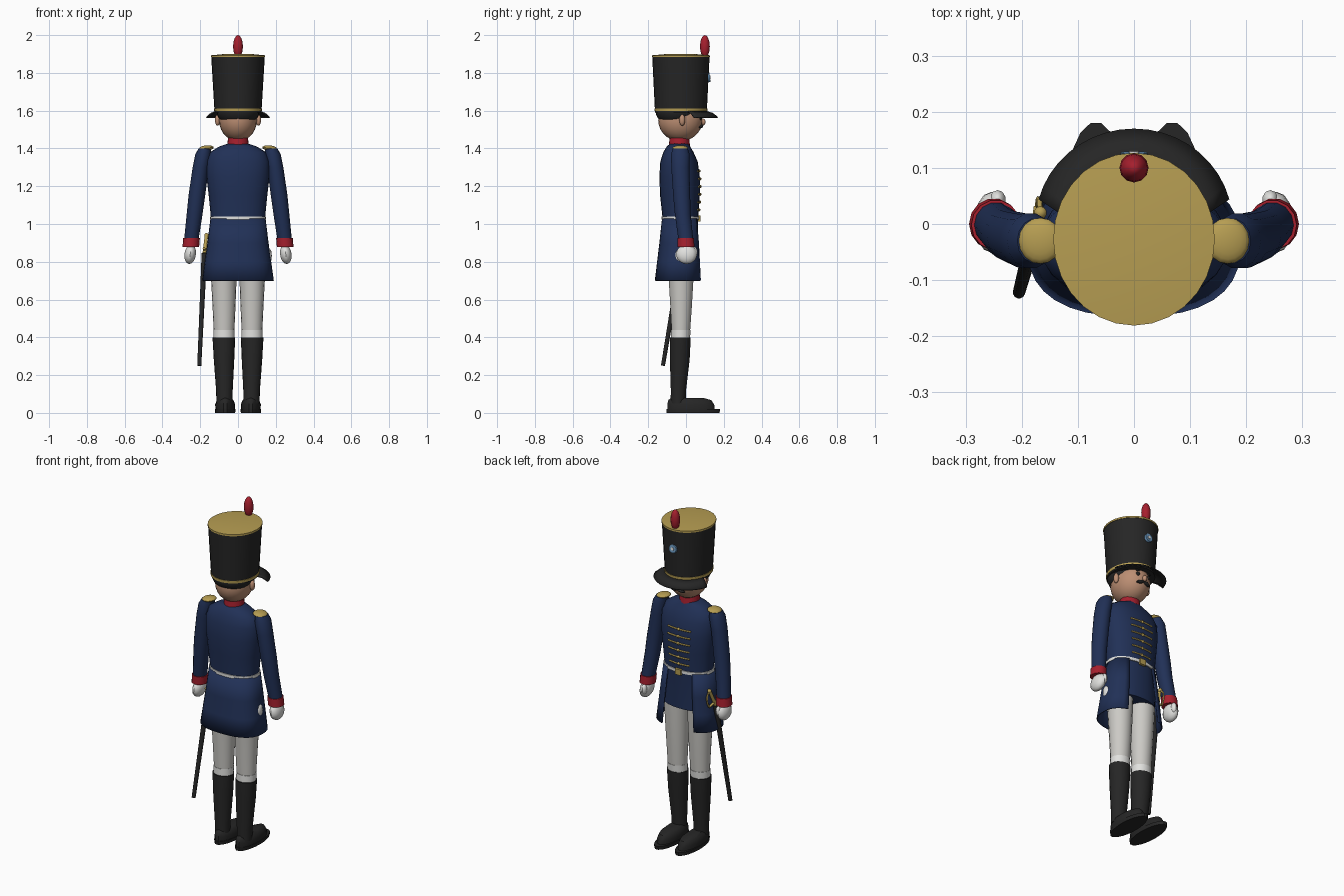
import bpy, bmesh
from math import sin, cos, pi, radians, copysign
from mathutils import Vector

if "Cube" in bpy.data.objects:
    bpy.data.objects.remove(bpy.data.objects["Cube"])


def material(name, red, green, blue):
    mat = bpy.data.materials.new(name)
    mat.use_nodes = True
    mat.diffuse_color = (red, green, blue, 1)
    shader = mat.node_tree.nodes["Principled BSDF"]
    shader.inputs["Base Color"].default_value = (red, green, blue, 1)
    shader.inputs["Roughness"].default_value = 0.8
    return mat


BLACK = material("black felt and leather", .019, .019, .019)
NAVY = material("navy cloth", .015, .03, .094)
RED = material("red cloth", .38, .014, .027)
GOLD = material("gold trim", .47, .34, .085)
WHITE = material("white cloth", .75, .75, .73)
TROUSER = material("off white cloth", .6, .59, .56)
SKIN = material("skin", .5, .27, .17)
BLUE = material("light blue", .14, .3, .5)


def finish(bm, name, mat, smooth=True):
    """Turn a bmesh into a named, coloured object."""
    bmesh.ops.recalc_face_normals(bm, faces=bm.faces)
    mesh = bpy.data.meshes.new(name)
    bm.to_mesh(mesh)
    bm.free()
    mesh.materials.append(mat)
    obj = bpy.data.objects.new(name, mesh)
    bpy.context.collection.objects.link(obj)
    if smooth:
        bpy.ops.object.select_all(action="DESELECT")
        obj.select_set(True)
        bpy.context.view_layer.objects.active = obj
        bpy.ops.object.shade_smooth_by_angle(angle=radians(40))
    return obj


def ring_point(ring, angle, power=2):
    """Point on a superellipse ring given as (z, cx, cy, rx, ry)."""
    z, cx, cy, rx, ry = ring
    c, s = cos(angle), sin(angle)
    return Vector((cx + rx * copysign(abs(c) ** (2 / power), c),
                   cy + ry * copysign(abs(s) ** (2 / power), s), z))


def loft(name, mat, rings, sides=20, power=2, arc=None, thick=0):
    """Skin horizontal rings; an arc in degrees leaves the shell open."""
    bm = bmesh.new()
    start, end = [radians(a) for a in arc or (0, 360)]
    count = sides + 1 if arc else sides
    rows = [[bm.verts.new(ring_point(r, start + (end - start) * i / sides, power))
             for i in range(count)] for r in rings]
    for low, high in zip(rows, rows[1:]):
        for i in range(sides):
            j = (i + 1) % count
            bm.faces.new((low[i], low[j], high[j], high[i]))
    if not arc:
        bm.faces.new(rows[0])
        bm.faces.new(rows[-1])
    obj = finish(bm, name, mat)
    if thick:
        mod = obj.modifiers.new("thickness", "SOLIDIFY")
        mod.thickness = thick
    return obj


def ball(name, mat, centre, radii, tilt=(0, 0, 0), segments=16):
    bm = bmesh.new()
    bmesh.ops.create_uvsphere(bm, u_segments=segments, v_segments=segments // 2 + 2, radius=1)
    bmesh.ops.scale(bm, vec=radii, verts=bm.verts)
    obj = finish(bm, name, mat)
    obj.location = centre
    obj.rotation_euler = [radians(a) for a in tilt]
    return obj


def rod(name, mat, start, end, r1, r2, sides=12):
    bm = bmesh.new()
    axis = Vector(end) - Vector(start)
    bmesh.ops.create_cone(bm, cap_ends=True, segments=sides, radius1=r1,
                          radius2=r2, depth=axis.length)
    obj = finish(bm, name, mat)
    obj.location = (Vector(start) + Vector(end)) / 2
    obj.rotation_euler = axis.to_track_quat("Z", "Y").to_euler()
    return obj


def cord(name, mat, points, radius):
    curve = bpy.data.curves.new(name, "CURVE")
    curve.dimensions = "3D"
    curve.bevel_depth = radius
    curve.bevel_resolution = 1
    curve.use_fill_caps = True
    line = curve.splines.new("POLY")
    line.points.add(len(points) - 1)
    for p, co in zip(line.points, points):
        p.co = (*co, 1)
    curve.materials.append(mat)
    obj = bpy.data.objects.new(name, curve)
    bpy.context.collection.objects.link(obj)


# Coat body with a short front and long open tails
torso = [(.81, 0, -.03, .15, .095), (1.03, 0, -.03, .143, .094),
         (1.15, 0, -.032, .155, .105), (1.25, 0, -.034, .167, .107),
         (1.33, 0, -.037, .167, .099), (1.38, 0, -.04, .148, .08),
         (1.41, 0, -.04, .1, .062), (1.425, 0, -.035, .055, .05)]
loft("coat_body", NAVY, torso, 24, 2.2)
loft("coat_tails", NAVY, [(.7, 0, -.037, .19, .128), (.8, 0, -.034, .176, .119),
     (.9, 0, -.031, .162, .11), (1.03, 0, -.03, .146, .097)], 28, 2.5, (118, 422), .006)
loft("belt", WHITE, [(1.023, 0, -.03, .149, .1), (1.04, 0, -.03, .149, .1)], 24, 2.2)
loft("belt_buckle", GOLD, [(1.012, 0, .07, .02, .008), (1.046, 0, .07, .02, .008)], 8, 6)
loft("collar", RED, [(1.413, 0, -.035, .057, .056), (1.455, 0, -.035, .053, .052)])


# Chest braid follows the coat
def coat_ring(z):
    for a, b in zip(torso, torso[1:]):
        if a[0] <= z <= b[0]:
            t = (z - a[0]) / (b[0] - a[0])
            return [u + (v - u) * t for u, v in zip(a, b)]


for row in range(6):
    ring = coat_ring(1.075 + row * .041)
    path = [ring_point(ring, radians(90 + k * 8), 2.2) for k in range(-3, 4)]
    cord(f"chest_braid_{row + 1}", GOLD, path, .005)
    ball(f"coat_button_{row + 1}", GOLD, path[3], (.009, .009, .009), segments=8)

# Head, hair and face
ball("head", SKIN, (0, -.03, 1.55), (.1, .117, .112), segments=24)
ball("hair", BLACK, (0, -.05, 1.6), (.114, .112, .085), segments=24)
ball("nose", SKIN, (0, .09, 1.54), (.013, .014, .018), segments=10)

# Tall hat
loft("hat_body", BLACK, [(1.59, 0, -.027, .124, .137), (1.89, 0, -.027, .142, .152)], 28)
loft("hat_lower_band", GOLD, [(1.597, 0, -.027, .127, .14), (1.612, 0, -.027, .128, .141)], 28)
loft("hat_crown", GOLD, [(1.883, 0, -.027, .144, .154), (1.893, 0, -.027, .144, .154),
                         (1.899, 0, -.027, .08, .085)], 28)
loft("hat_visor", BLACK, [(1.6, 0, -.027, .12, .132), (1.588, 0, -.013, .15, .155),
                          (1.566, 0, 0, .176, .17)], 18, arc=(15, 165), thick=.007)
ball("plume", RED, (0, .1, 1.94), (.026, .026, .06), segments=12)
rod("hat_badge", BLUE, (0, .11, 1.775), (0, .127, 1.777), .026, .024)
rod("hat_badge_centre", WHITE, (0, .12, 1.776), (0, .13, 1.777), .009, .009)

# Paired parts
for side, s in (("left", 1), ("right", -1)):
    def mirrored(rings):
        return [(z, s * cx, cy, rx, ry) for z, cx, cy, rx, ry in rings]

    ball(side + "_ear", SKIN, (s * .108, -.02, 1.55), (.014, .016, .03), segments=12)
    ball(side + "_eye", BLACK, (s * .036, .077, 1.562), (.012, .008, .012), segments=10)
    ball(side + "_eyebrow", BLACK, (s * .036, .073, 1.585), (.018, .006, .005), segments=10)
    ball(side + "_moustache", BLACK, (s * .021, .079, 1.517), (.025, .012, .009),
         (0, s * 14, s * -14), 10)
    # Arm
    loft(side + "_sleeve", NAVY, mirrored([
        (.91, .248, 0, .038, .04), (1.05, .23, -.017, .042, .043),
        (1.15, .218, -.023, .044, .046), (1.3, .197, -.03, .043, .049),
        (1.37, .184, -.03, .042, .05), (1.4, .175, -.03, .033, .04)]), 14)
    loft(side + "_cuff", RED, mirrored([(.877, .25, 0, .044, .046),
                                        (.925, .246, -.002, .044, .045)]), 14)
    ball(side + "_hand", WHITE, (s * .253, .003, .84), (.031, .055, .052), (0, s * -8, 0), 14)
    ball(side + "_thumb", WHITE, (s * .243, .043, .85), (.015, .018, .03), segments=10)
    ball(side + "_epaulette", GOLD, (s * .167, -.03, 1.402), (.039, .041, .014), (0, s * 5, 0))
    # Leg
    loft(side + "_trouser", TROUSER, mirrored([
        (.44, .074, -.027, .055, .05), (.55, .074, -.026, .06, .057),
        (.7, .075, -.026, .067, .066), (.84, .076, -.028, .072, .075)]), 18)
    loft(side + "_knee_band", WHITE, mirrored([(.39, .074, -.029, .056, .051),
                                               (.44, .074, -.027, .056, .052)]), 18)
    loft(side + "_boot_shaft", BLACK, mirrored([
        (.05, .072, -.042, .042, .04), (.12, .072, -.04, .044, .041),
        (.28, .074, -.033, .054, .053), (.4, .075, -.03, .06, .056)]), 18)
    loft(side + "_boot_foot", BLACK, mirrored([
        (.015, .068, .027, .051, .128), (.045, .068, .025, .053, .126),
        (.068, .068, .02, .044, .115), (.08, .069, .005, .03, .085)]), 18)
    loft(side + "_boot_sole", BLACK, mirrored([(0, .068, .038, .053, .142),
                                               (.02, .068, .038, .055, .144)]), 18)

# Glove fabric showing at the left tail
ball("left_tail_patch", WHITE, (.17, -.035, .832), (.009, .022, .035), segments=8)

# Sword at the right hip
rod("scabbard", BLACK, (-.205, -.122, .25), (-.178, -.022, .845), .011, .015)
rod("sword_grip", GOLD, (-.178, -.022, .845), (-.167, .018, .94), .01, .009)
ball("sword_pommel", GOLD, (-.167, .02, .94), (.012, .012, .012), segments=10)
rod("sword_guard", GOLD, (-.18, -.045, .872), (-.172, .03, .85), .007, .007)
cord("sword_knuckle_bow", GOLD, [(-.172, .03, .85), (-.17, .045, .88),
                                 (-.168, .043, .915), (-.167, .022, .94)], .005)
